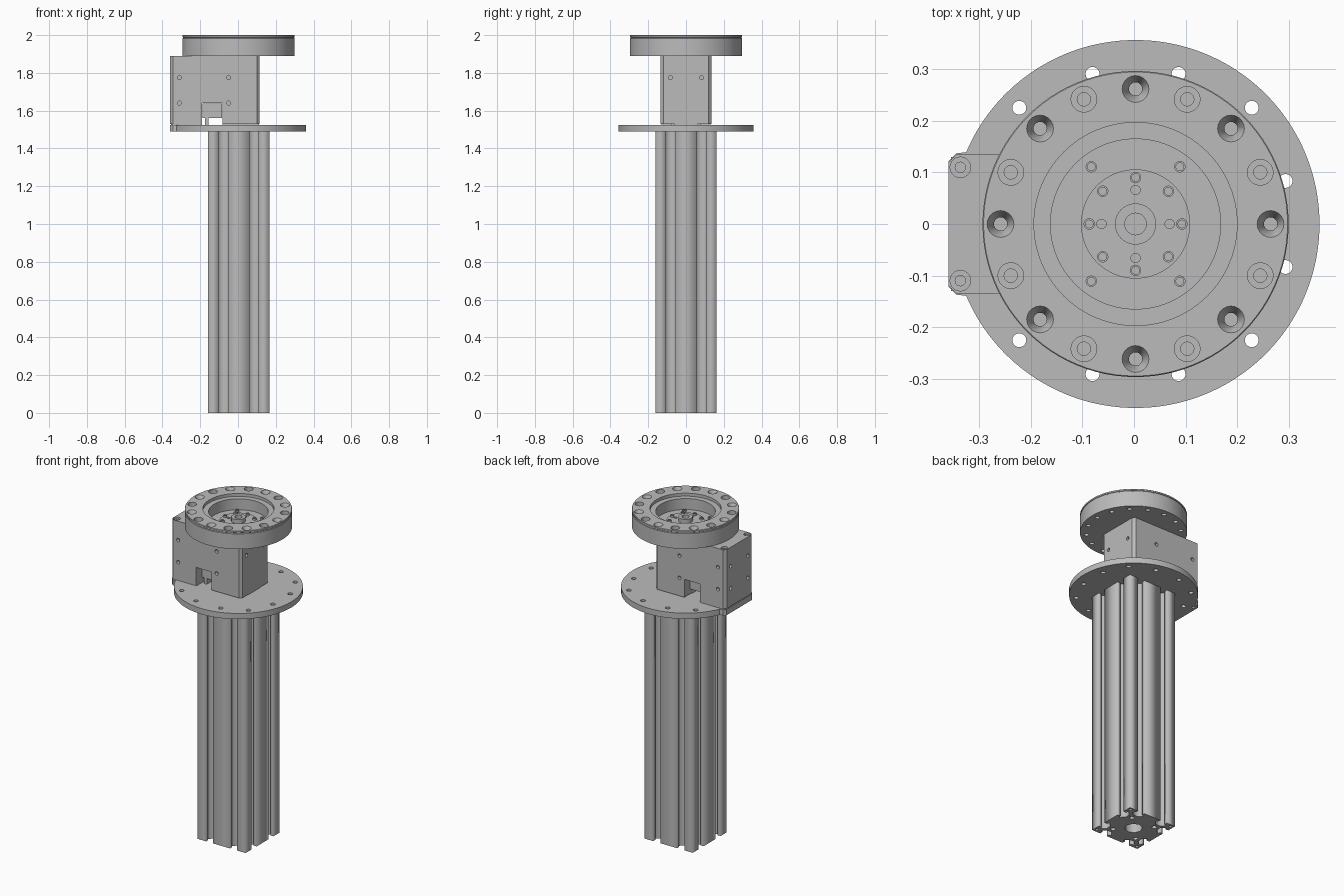
import bpy, bmesh
from math import pi, sin, cos, radians
from mathutils import Matrix, Vector

if "Cube" in bpy.data.objects:
    bpy.data.objects.remove(bpy.data.objects["Cube"])

grey = bpy.data.materials.new("machined grey")
grey.use_nodes = True
COLOUR = (0.5, 0.5, 0.5, 1)
grey.diffuse_color = COLOUR
grey.node_tree.nodes["Principled BSDF"].inputs["Base Color"].default_value = COLOUR

CX = 0.003  # shared axis of column and discs


def circle(x, y, r, n=24):
    return [(x + r * cos(2 * pi * i / n), y + r * sin(2 * pi * i / n)) for i in range(n)]


def finish(name, bm):
    bmesh.ops.remove_doubles(bm, verts=bm.verts, dist=1e-5)
    bmesh.ops.recalc_face_normals(bm, faces=bm.faces)
    mesh = bpy.data.meshes.new(name)
    bm.to_mesh(mesh)
    bm.free()
    mesh.materials.clear()
    mesh.materials.append(grey)
    obj = bpy.data.objects.new(name, mesh)
    bpy.context.collection.objects.link(obj)
    return obj


def smooth(obj):
    bpy.ops.object.select_all(action='DESELECT')
    obj.select_set(True)
    bpy.context.view_layer.objects.active = obj
    bpy.ops.object.shade_smooth_by_angle(angle=radians(30))


def plate(name, loops, z0, z1):
    """Extrude an outline (first loop) with holes (other loops)."""
    curve = bpy.data.curves.new(name, 'CURVE')
    curve.dimensions = '2D'
    curve.fill_mode = 'BOTH'
    curve.extrude = (z1 - z0) / 2
    for loop in loops:
        s = curve.splines.new('POLY')
        s.points.add(len(loop) - 1)
        for p, (x, y) in zip(s.points, loop):
            p.co = (x, y, 0, 1)
        s.use_cyclic_u = True
    tmp = bpy.data.objects.new(name + " outline", curve)
    bpy.context.collection.objects.link(tmp)
    dg = bpy.context.evaluated_depsgraph_get()
    mesh = bpy.data.meshes.new_from_object(tmp.evaluated_get(dg))
    bm = bmesh.new()
    bm.from_mesh(mesh)
    bmesh.ops.translate(bm, verts=bm.verts, vec=(0, 0, (z0 + z1) / 2))
    bpy.data.objects.remove(tmp)
    bpy.data.meshes.remove(mesh)
    return finish(name, bm)


def lathe(bm, profile, loc=(0, 0, 0), axis=(0, 0, 1), n=20):
    """Add a capped solid of revolution; the profile is (radius, height)."""
    m = Matrix.Translation(loc) @ Vector((0, 0, 1)).rotation_difference(Vector(axis)).to_matrix().to_4x4()
    rings = [[bm.verts.new(m @ Vector((x, y, h))) for x, y in circle(0, 0, r, n)] for r, h in profile]
    for a, b in zip(rings, rings[1:]):
        for i in range(n):
            j = (i + 1) % n
            bm.faces.new((a[i], a[j], b[j], b[i]))
    bm.faces.new(rings[0][::-1])
    bm.faces.new(rings[-1])


def box(bm, lo, hi):
    lo, hi = Vector(lo), Vector(hi)
    m = Matrix.Translation((lo + hi) / 2) @ Matrix.Diagonal((*(hi - lo), 1))
    bmesh.ops.create_cube(bm, size=1, matrix=m)


def cut(obj, bm):
    """Subtract the cutter shapes and bake the result."""
    cutter = finish("cutter", bm)
    cutter.hide_render = True
    mod = obj.modifiers.new("cut", 'BOOLEAN')
    mod.operation, mod.solver, mod.object = 'DIFFERENCE', 'EXACT', cutter
    dg = bpy.context.evaluated_depsgraph_get()
    mesh = bpy.data.meshes.new_from_object(obj.evaluated_get(dg))
    obj.modifiers.clear()
    obj.data = mesh
    bpy.data.objects.remove(cutter)


def polar(r, deg):
    return CX + r * cos(radians(deg)), r * sin(radians(deg))


SIGNS = [(sx, sy) for sx in (-1, 1) for sy in (-1, 1)]

# Slotted extrusion column: one side outline turned four times
H = 0.1625
half_slot = [(0.024, 0), (0.024, 0.02), (0.036, 0.02), (0.036, 0.0275), (0.016, 0.05)]
side = [(-H, -H)]
for c in (-0.081, 0.081):
    side += [(c - u, d - H) for u, d in half_slot] + [(c + u, d - H) for u, d in half_slot[::-1]]
outline = []
for k in range(4):
    for x, y in side:
        for _ in range(k):
            x, y = -y, x
        outline.append((x + CX, y))
cores = [circle(CX + sx * d, sy * d, r, 16) for sx, sy in SIGNS for d, r in ((0.081, 0.014), (0.144, 0.009))]
plate("column", [outline, circle(CX, 0, 0.05, 8)] + cores, 0, 1.49)

# Base flange: disc with a square tab on one side and bolt holes
rim = [polar(0.357, a) for a in range(-157, 158, 2)]
tab = [(-0.345, 0.137), (-0.36, 0.122), (-0.36, -0.122), (-0.345, -0.137)]
holes = [circle(*polar(r, q + a), 0.0135, 20) for q in range(0, 360, 90)
         for r, a in ((0.303, 16), (0.319, 45), (0.303, 74))]
holes += [circle(-0.337, s * 0.11, 0.009, 16) for s in (-1, 1)]
smooth(plate("base_flange", [rim + tab] + holes, 1.49, 1.525))

# Gear housing: chamfered block with a cable notch and screw holes
B = 0.135
housing = plate("gear_housing", [[(-0.345, -B), (0.1, -B), (0.115, -B + 0.015), (0.115, B - 0.015),
                                  (0.1, B), (-0.345, B), (-0.36, B - 0.015), (-0.36, 0.015 - B)]], 1.53, 1.89)
bm = bmesh.new()
box(bm, (-0.19, -0.2, 1.5), (-0.083, 0.2, 1.64))
SCREW_HOLE = [(0.011, -0.02), (0.011, 0.02)]
for s in (-1, 1):
    for z in (1.64, 1.775):
        for x in (-0.31, -0.05):
            lathe(bm, SCREW_HOLE, (x, s * B, z), (0, 1, 0), 16)
        lathe(bm, SCREW_HOLE, (-0.36, s * 0.083, z), (1, 0, 0), 16)
    lathe(bm, SCREW_HOLE, (0.115, s * 0.083, 1.775), (1, 0, 0), 16)
    lathe(bm, [(0.01, -0.03), (0.01, -0.012), (0.02, -0.012), (0.02, 0.02)], (-0.337, s * 0.11, 1.89))
cut(housing, bm)
smooth(housing)

# Mounting pad between housing and flange, and the connector in the notch
bm = bmesh.new()
box(bm, (-0.355, -0.13, 1.524), (-0.19, 0.13, 1.531))
box(bm, (-0.083, -0.06, 1.524), (0.112, 0.06, 1.531))
finish("mounting_pad", bm)
bm = bmesh.new()
box(bm, (-0.189, -0.08, 1.56), (-0.084, 0.08, 1.639))
box(bm, (-0.175, -0.08, 1.525), (-0.155, 0.08, 1.56))
finish("connector", bm)

# Output disc: stepped bore, rim groove, countersunk and counterbored holes
bm = bmesh.new()
lathe(bm, [(0.297, 1.89), (0.297, 1.983), (0.294, 1.985), (0.294, 1.988), (0.297, 1.99), (0.297, 1.998),
           (0.295, 2.0), (0.197, 2.0), (0.197, 1.982), (0.165, 1.982), (0.165, 1.915)], (CX, 0, 0), n=96)
disc = finish("output_disc", bm)
bm = bmesh.new()
for k in range(8):
    lathe(bm, [(0.013, 1.86), (0.013, 1.975), (0.026, 2.0), (0.026, 2.02)], (*polar(0.262, 45 * k), 0))
    lathe(bm, [(0.013, 1.86), (0.013, 1.97), (0.025, 1.97), (0.025, 2.02)], (*polar(0.262, 45 * k + 22.5), 0))
cut(disc, bm)
smooth(disc)

# Output hub: raised plate with dowel holes and a hollow centre boss
hub = plate("output_hub", [circle(CX, 0, 0.106, 64), circle(CX, 0, 0.021)]
            + [circle(*polar(0.066, 90 * k), 0.009, 16) for k in range(4)], 1.914, 1.925)
smooth(hub)
smooth(plate("centre_boss", [circle(CX, 0, 0.04, 32), circle(CX, 0, 0.021)], 1.924, 1.95))

# Socket-head screws on the hub and around it
bm = bmesh.new()
spots = [(*polar(0.09, 45 * k), 1.924) for k in range(8)]
spots += [(CX + sx * 0.086, sy * 0.111, 1.914) for sx, sy in SIGNS]
for spot in spots:
    lathe(bm, [(0.011, 0), (0.011, 0.012), (0.0075, 0.012), (0.0075, 0.004)], spot, n=16)
smooth(finish("socket_screws", bm))
